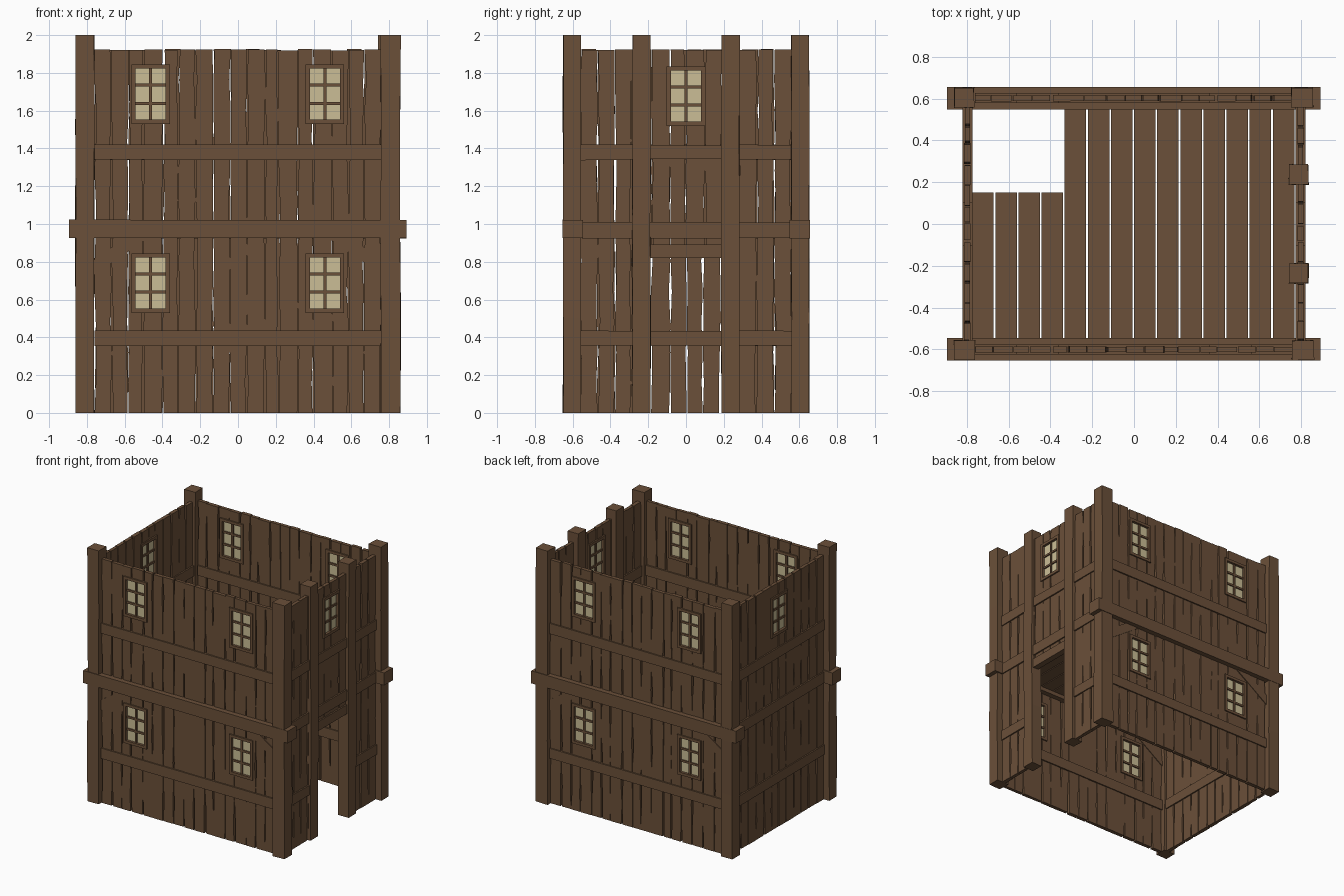
import bpy, bmesh, random

if "Cube" in bpy.data.objects:
    bpy.data.objects.remove(bpy.data.objects["Cube"])
random.seed(7)


def material(name, rgb):
    m = bpy.data.materials.new(name)
    m.diffuse_color = (*rgb, 1)
    m.use_nodes = True
    m.node_tree.nodes["Principled BSDF"].inputs["Base Color"].default_value = m.diffuse_color
    return m


WOOD = material("brown_wood", (0.147, 0.080, 0.041))
GLASS = material("pale_glass", (0.597, 0.515, 0.305))

# wall name: (runs along x?, wall plane offset, half length between posts, plank count)
WALLS = {"front": (True, -0.6, 0.76, 17), "back": (True, 0.602, 0.76, 17),
         "left": (False, -0.797, 0.56, 12), "right": (False, 0.797, 0.56, 12)}


def finish(name, bm, mat):
    bmesh.ops.recalc_face_normals(bm, faces=bm.faces)
    me = bpy.data.meshes.new(name)
    bm.to_mesh(me)
    bm.free()
    me.materials.append(mat)
    ob = bpy.data.objects.new(name, me)
    bpy.context.collection.objects.link(ob)
    return ob


def loft(bm, rings):
    """Closed solid through a list of equal-length point rings."""
    vs = [[bm.verts.new(p) for p in r] for r in rings]
    n = len(vs[0])
    for a, b in zip(vs, vs[1:]):
        for i in range(n):
            bm.faces.new((a[i], a[(i + 1) % n], b[(i + 1) % n], b[i]))
    bm.faces.new(vs[0])
    bm.faces.new(vs[-1])


def box(bm, x0, x1, y0, y1, z0, z1):
    loft(bm, [[(x0, y0, z), (x1, y0, z), (x1, y1, z), (x0, y1, z)] for z in (z0, z1)])


def to_wall(wall, u, d, z):
    along_x, off = WALLS[wall][:2]
    return (u, off + d, z) if along_x else (off + d, u, z)


def wall_prism(bm, wall, pts, depth):
    """Outline in wall coordinates (u, z), extruded through the wall."""
    loft(bm, [[to_wall(wall, u, d, z) for u, z in pts] for d in (-depth, depth)])


def wall_box(bm, wall, u0, u1, z0, z1, depth, wobble=0.0):
    j = lambda: random.uniform(-wobble, wobble)
    wall_prism(bm, wall, [(u0, z0 + j()), (u1, z0 + j()), (u1, z1 + j()), (u0, z1 + j())], depth)


# windows as (u centre, z centre)
four = [(u, z) for u in (-0.463, 0.46) for z in (0.687, 1.687)]
WINDOWS = {"front": four, "back": four, "left": [(0, 1.677)], "right": [(0, 1.677)]}


# uneven plank walls, with openings cut out
def plank_wall(wall):
    _, _, half, count = WALLS[wall]
    levels = 13
    zs = [1.925 * k / (levels - 1) for k in range(levels)]
    edges = []
    for i in range(count + 1):
        c = -half + 2 * half * i / count + (random.uniform(-0.012, 0.012) if 0 < i < count else 0)
        lean = random.uniform(-0.008, 0.008)
        edge = []
        for k in range(levels):
            u = c + lean * (k / (levels - 1) - 0.5) + random.uniform(-0.002, 0.002)
            g = random.choice((0.001, 0.001, 0.003, 0.006, 0.008))
            edge.append((u - g, u + g))
        edges.append(edge)
    bm = bmesh.new()
    for a, b in zip(edges, edges[1:]):
        top = random.uniform(-0.006, 0.002)
        t = random.uniform(0.012, 0.016)
        rings = []
        for k, z in enumerate(zs):
            u0, u1 = a[k][1], b[k][0]
            zz = z + (top if k == levels - 1 else 0)
            rings.append([to_wall(wall, u, d, zz) for u, d in ((u0, -t), (u1, -t), (u1, t), (u0, t))])
        loft(bm, rings)
    ob = finish(wall + "_planks", bm, WOOD)

    cut = bmesh.new()
    for u, z in WINDOWS[wall]:
        wall_box(cut, wall, u - 0.09, u + 0.09, z - 0.145, z + 0.145, 0.1)
    if wall == "right":
        wall_box(cut, wall, -0.235, 0.235, -0.1, 0.85, 0.1)
    cutter = finish("opening_cutter", cut, WOOD)
    cutter.hide_render = True
    mod = ob.modifiers.new("openings", 'BOOLEAN')
    mod.operation, mod.solver, mod.object = 'DIFFERENCE', 'EXACT', cutter
    dg = bpy.context.evaluated_depsgraph_get()
    ob.data = bpy.data.meshes.new_from_object(ob.evaluated_get(dg))
    ob.modifiers.clear()
    bpy.data.objects.remove(cutter)


# window frame, glazing bars and glass
def window(wall, u, z, i):
    w, h, b = 0.102, 0.157, 0.022
    bm = bmesh.new()
    for s in (-1, 1):
        a, c = sorted((s * w, s * (w - b)))
        wall_box(bm, wall, u + a, u + c, z - h, z + h, 0.024)
        a, c = sorted((s * h, s * (h - b)))
        wall_box(bm, wall, u - w + b, u + w - b, z + a, z + c, 0.024)
        wall_box(bm, wall, u - w + b, u + w - b, z + s * 0.048 - 0.008, z + s * 0.048 + 0.008, 0.013)
    wall_box(bm, wall, u - 0.008, u + 0.008, z - h + b, z + h - b, 0.014)
    finish(f"{wall}_window_frame_{i}", bm, WOOD)
    bm = bmesh.new()
    wall_box(bm, wall, u - w + b, u + w - b, z - h + b, z + h - b, 0.004)
    finish(f"{wall}_window_glass_{i}", bm, GLASS)


for wall in WALLS:
    plank_wall(wall)
    for i, (u, z) in enumerate(WINDOWS[wall]):
        window(wall, u, z, i)

    # horizontal rails
    bm = bmesh.new()
    half = WALLS[wall][2]
    spans = [(-half, half)]
    if wall == "right":
        spans = [(-half, -0.28), (0.28, half)]
        wall_box(bm, wall, -0.19, 0.19, 0.815, 0.89, 0.024, 0.006)   # door header
        wall_box(bm, wall, -0.19, 0.19, 1.34, 1.415, 0.024, 0.006)
    for a, b in spans:
        for z in (0.355, 1.34):
            wall_box(bm, wall, a, b, z, z + 0.08, 0.024, 0.003)
    finish(wall + "_rails", bm, WOOD)

    # belt beam at the upper floor
    bm = bmesh.new()
    if WALLS[wall][0]:
        wall_box(bm, wall, -0.895, 0.892, 0.924, 1.022, 0.054, 0.001)
    else:
        wall_box(bm, wall, -0.55, 0.55, 0.924, 1.01, 0.024, 0.002)
    finish(wall + "_belt_beam", bm, WOOD)

    # diagonal braces under the belt on the long walls
    if WALLS[wall][0]:
        bm = bmesh.new()
        for s in (-1, 1):
            wall_prism(bm, wall, [(s * 0.765, 0.73), (s * 0.765, 0.81),
                                  (s * 0.59, 0.93), (s * 0.47, 0.93)], 0.02)
        finish(wall + "_braces", bm, WOOD)

# corner posts and the two door posts, slightly out of square
POSTS = {"front_left_post": (-0.86, -0.762, -0.65, -0.556), "back_left_post": (-0.86, -0.765, 0.556, 0.652),
         "front_right_post": (0.756, 0.86, -0.65, -0.556), "back_right_post": (0.752, 0.858, 0.558, 0.652),
         "door_post_front": (0.742, 0.834, -0.284, -0.188), "door_post_back": (0.742, 0.834, 0.188, 0.284)}
for name, (x0, x1, y0, y1) in POSTS.items():
    bm = bmesh.new()
    rings = []
    for z in (0, 0.5, 1, 1.5, 2):
        j = lambda: random.uniform(-0.003, 0.003)
        rings.append([(x + j(), y + j(), z) for x, y in ((x0, y0), (x1, y0), (x1, y1), (x0, y1))])
    loft(bm, rings)
    finish(name, bm, WOOD)

# upper floor boards, shortened at the stair opening
bm = bmesh.new()
for i in range(14):
    x = -0.774 + i * 0.1106
    box(bm, x, x + 0.103, -0.55, 0.15 if i < 4 else 0.555, 0.955, 0.985)
finish("upper_floor_boards", bm, WOOD)
